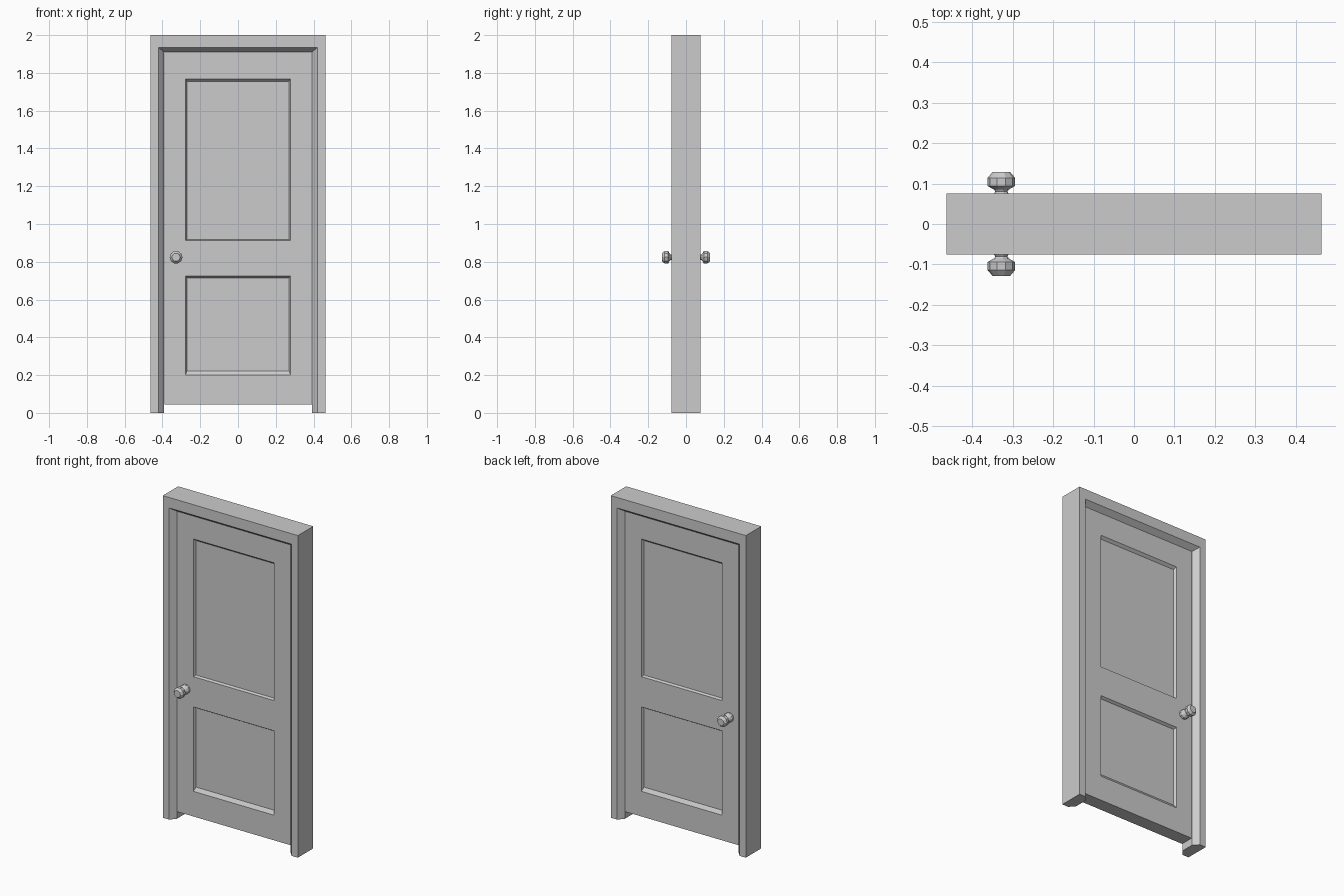
import bpy, bmesh, math

if "Cube" in bpy.data.objects:
    bpy.data.objects.remove(bpy.data.objects["Cube"])

FACE = 0.042      # half thickness of the door leaf
DEEP = 0.0755     # half depth of the frame


def finish(name, bm):
    bmesh.ops.remove_doubles(bm, verts=bm.verts, dist=0.0002)
    bmesh.ops.recalc_face_normals(bm, faces=bm.faces)
    mesh = bpy.data.meshes.new(name)
    bm.to_mesh(mesh)
    bm.free()
    obj = bpy.data.objects.new(name, mesh)
    bpy.context.collection.objects.link(obj)
    return obj


def poly(bm, pts):
    return bm.faces.new([bm.verts.new(p) for p in pts])


# Frame: chamfered jamb section mitred around the opening
section = [(0, 0, -DEEP), (0.043, 0.065, -DEEP), (0.073, 0.09, -FACE),
           (0.073, 0.09, FACE), (0.043, 0.065, DEEP), (0, 0, DEEP)]
W = 0.464
bm = bmesh.new()
rings = []
for side, top in ((-1, 0), (-1, 1), (1, 1), (1, 0)):
    rings.append([bm.verts.new((side * (W - t), y, (2 - h) * top))
                  for t, h, y in section])
n = len(section)
for a, b in zip(rings, rings[1:]):
    for i in range(n):
        j = (i + 1) % n
        bm.faces.new((a[i], a[j], b[j], b[i]))
bm.faces.new(rings[0])
bm.faces.new(rings[-1])
finish("door_frame", bm)

# Door leaf: grid of stiles and rails with two sloped recesses per side
xs = [-0.389, -0.278, 0.278, 0.392]
zs = [0.045, 0.201, 0.725, 0.913, 1.768, 1.91]
recess = {(1, 1): (0.008, 0.022, 0.010),   # side, bottom, top slope widths
          (1, 3): (0.008, 0.006, 0.014)}
bm = bmesh.new()
for s in (-1, 1):
    y = s * FACE
    for i in range(3):
        for k in range(5):
            x0, x1, z0, z1 = xs[i], xs[i + 1], zs[k], zs[k + 1]
            outer = [(x0, y, z0), (x1, y, z0), (x1, y, z1), (x0, y, z1)]
            if (i, k) not in recess:
                poly(bm, outer)
                continue
            w, b, t = recess[(i, k)]
            q = s * (FACE - 0.016)
            inner = [(x0 + w, q, z0 + b), (x1 - w, q, z0 + b),
                     (x1 - w, q, z1 - t), (x0 + w, q, z1 - t)]
            poly(bm, inner)
            for c in range(4):
                d = (c + 1) % 4
                poly(bm, [outer[c], outer[d], inner[d], inner[c]])
# Leaf edges
for x in (xs[0], xs[-1]):
    for z0, z1 in zip(zs, zs[1:]):
        poly(bm, [(x, -FACE, z0), (x, FACE, z0), (x, FACE, z1), (x, -FACE, z1)])
for z in (zs[0], zs[-1]):
    for x0, x1 in zip(xs, xs[1:]):
        poly(bm, [(x0, -FACE, z), (x1, -FACE, z), (x1, FACE, z), (x0, FACE, z)])
finish("door_leaf", bm)

# Knobs: low-poly turned profile (radius, distance from door centre)
profile = [(0.029, FACE - 0.002), (0.029, 0.058), (0.018, 0.0755), (0.015, 0.080),
           (0.018, 0.085), (0.034, 0.094), (0.034, 0.114), (0.022, 0.128)]
SIDES = 10
for s, name in ((-1, "front_knob"), (1, "back_knob")):
    bm = bmesh.new()
    rings = [[bm.verts.new((-0.328 + r * math.cos(math.tau * i / SIDES), s * d,
                            0.824 + r * math.sin(math.tau * i / SIDES)))
              for i in range(SIDES)] for r, d in profile]
    for a, b in zip(rings, rings[1:]):
        for i in range(SIDES):
            j = (i + 1) % SIDES
            bm.faces.new((a[i], a[j], b[j], b[i]))
    bm.faces.new(rings[0])
    bm.faces.new(rings[-1])
    finish(name, bm)
